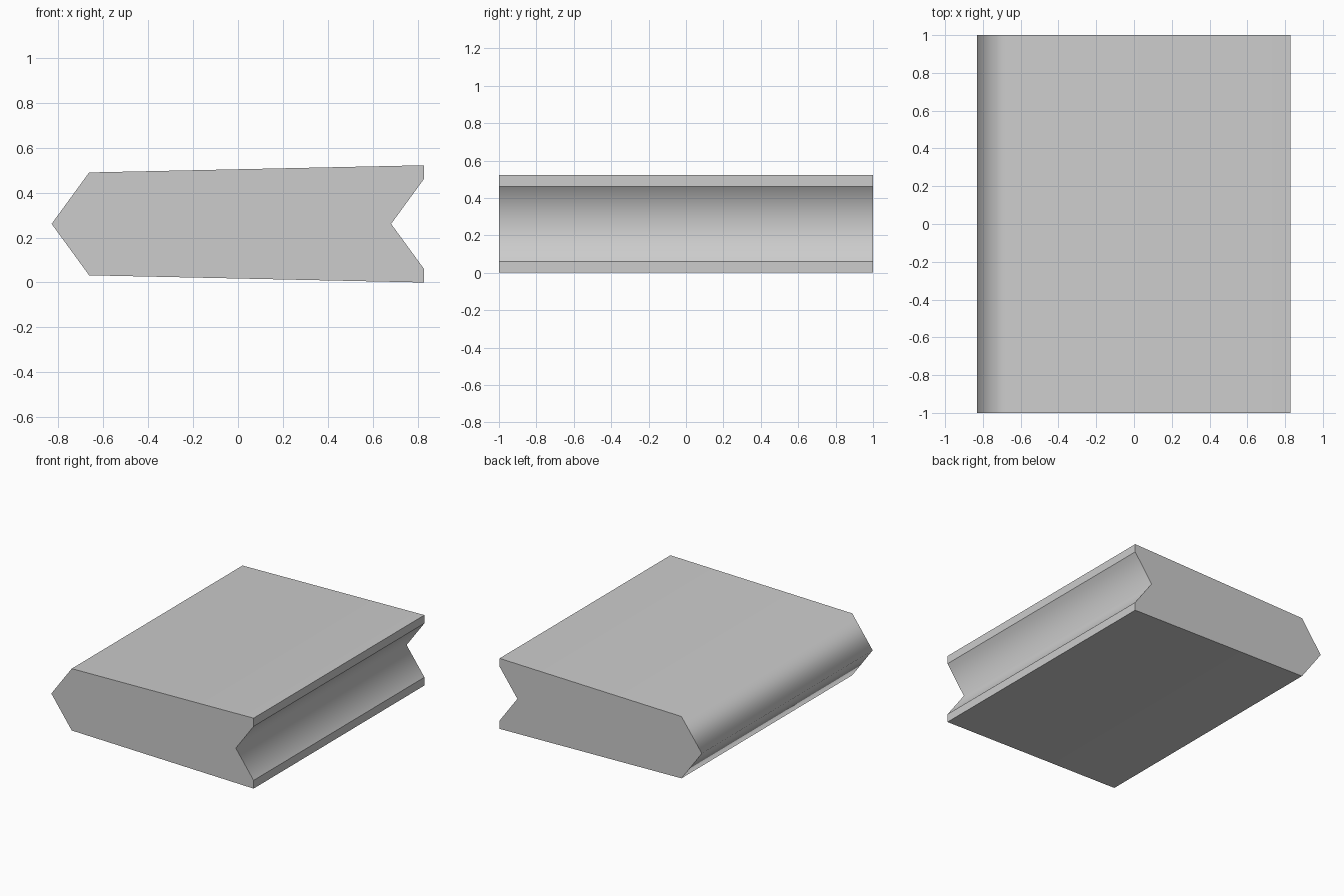
import bpy
import bmesh

cube = bpy.data.objects.get("Cube")
if cube:
    bpy.data.objects.remove(cube, do_unlink=True)

# Plain grey material
grey = bpy.data.materials.new("light grey")
grey.use_nodes = True
colour = (0.604, 0.604, 0.604, 1)
grey.diffuse_color = colour
grey.node_tree.nodes["Principled BSDF"].inputs["Base Color"].default_value = colour

# Cross-section: upper half from tongue tip to groove bottom, then mirrored below
MID = 0.261
upper = [(-0.83, 0), (-0.663, 0.229), (0.828, 0.261), (0.828, 0.2), (0.682, 0)]
section = upper + [(x, -z) for x, z in reversed(upper[1:-1])]

bm = bmesh.new()
front = bm.faces.new([bm.verts.new((x, -1, MID + z)) for x, z in section])
back = bmesh.ops.extrude_face_region(bm, geom=[front], use_keep_orig=True)
bmesh.ops.translate(bm, vec=(0, 2, 0),
                    verts=[v for v in back["geom"] if isinstance(v, bmesh.types.BMVert)])
bmesh.ops.recalc_face_normals(bm, faces=bm.faces)

# Round shading over the tongue and inside the groove; crisp ends and lips
for face in bm.faces:
    face.smooth = True
for edge in bm.edges:
    a, b = edge.verts
    along = abs(a.co.y - b.co.y) > 1
    edge.smooth = along and a.co.x < 0.8

mesh = bpy.data.meshes.new("tongue_and_groove_board")
bm.to_mesh(mesh)
bm.free()
mesh.materials.append(grey)
board = bpy.data.objects.new("tongue_and_groove_board", mesh)
bpy.context.collection.objects.link(board)

# Large flat faces dominate the shading
weighted = board.modifiers.new("weighted_normals", 'WEIGHTED_NORMAL')
weighted.mode = 'FACE_AREA'
weighted.keep_sharp = True
